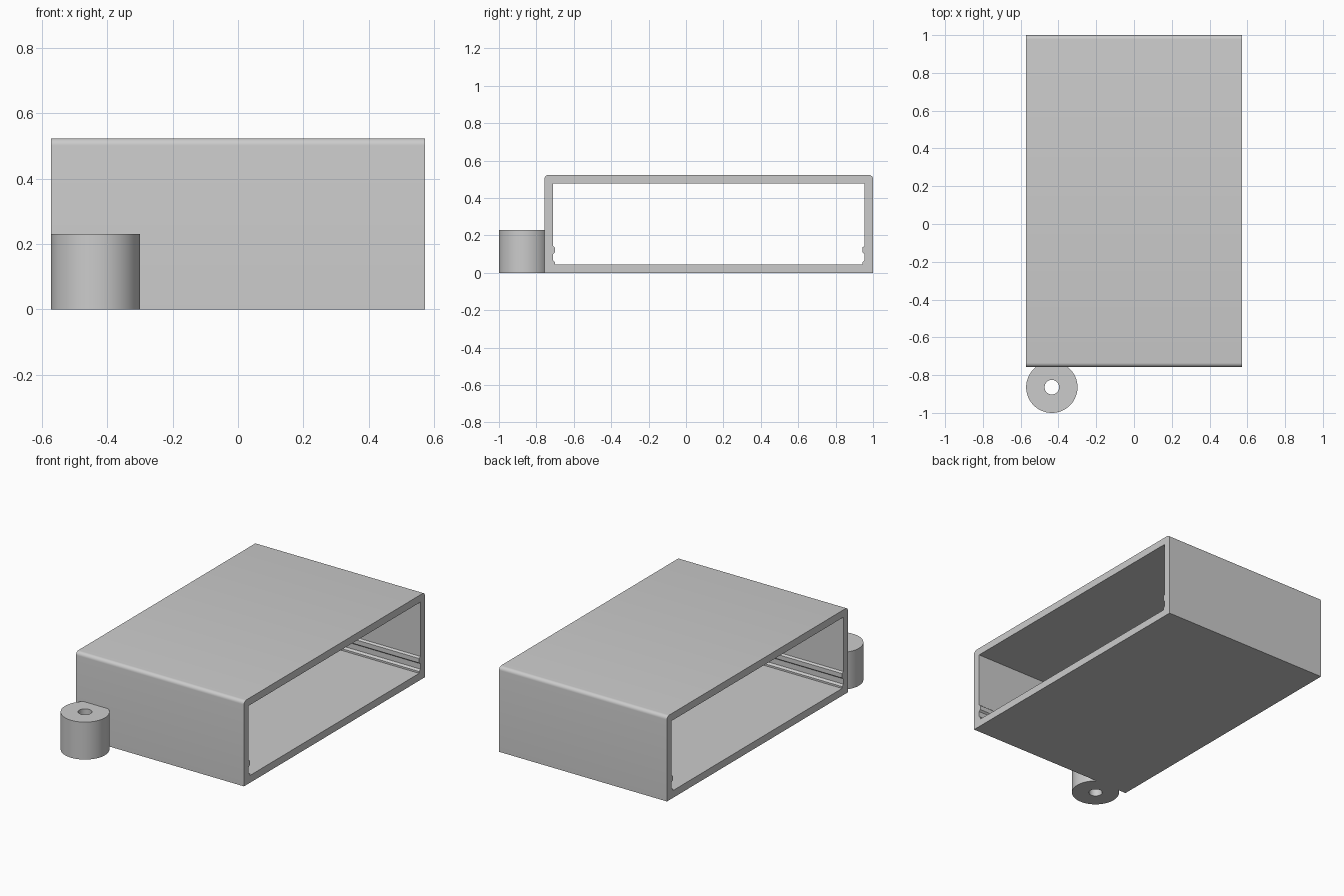
import bpy, bmesh, math
from mathutils import Vector

default = bpy.data.objects.get("Cube")
if default:
    bpy.data.objects.remove(default, do_unlink=True)

# Overall sizes
HALF_WIDTH = 0.571
FRONT, BACK = -0.757, 1.0
HEIGHT = 0.523
WALL = 0.045
ROUND = 0.022

grey = bpy.data.materials.new("light grey plastic")
grey.use_nodes = True
colour = (0.6, 0.6, 0.6, 1)
grey.diffuse_color = colour
grey.node_tree.nodes["Principled BSDF"].inputs["Base Color"].default_value = colour


def add_object(name, bm):
    bmesh.ops.recalc_face_normals(bm, faces=bm.faces[:])
    mesh = bpy.data.meshes.new(name)
    bm.to_mesh(mesh)
    bm.free()
    mesh.materials.append(grey)
    obj = bpy.data.objects.new(name, mesh)
    bpy.context.collection.objects.link(obj)
    return obj


def loop_edges(bm, points):
    verts = [bm.verts.new(p) for p in points]
    return [bm.edges.new((a, b)) for a, b in zip(verts, verts[1:] + verts[:1])]


def extrude_outlines(name, outlines, offset):
    """Fill an outline with holes and extrude it into a solid."""
    bm = bmesh.new()
    edges = [e for outline in outlines for e in loop_edges(bm, outline)]
    bmesh.ops.triangle_fill(bm, use_beauty=True, use_dissolve=False, edges=edges)
    result = bmesh.ops.extrude_face_region(bm, geom=bm.faces[:], use_keep_orig=True)
    moved = [g for g in result["geom"] if isinstance(g, bmesh.types.BMVert)]
    bmesh.ops.translate(bm, vec=offset, verts=moved)
    return add_object(name, bm)


def circle(radius, sides, x, y):
    return [Vector((x + radius * math.cos(math.tau * i / sides),
                    y + radius * math.sin(math.tau * i / sides), 0))
            for i in range(sides)]


def mirrored_profile(half):
    """Half outline as (distance from middle, height), mirrored front to back."""
    middle = (FRONT + BACK) / 2
    full = half + [(-d, z) for d, z in reversed(half)]
    return [Vector((-HALF_WIDTH, middle + d, z)) for d, z in full]


def smooth(obj):
    bpy.ops.object.select_all(action="DESELECT")
    obj.select_set(True)
    bpy.context.view_layer.objects.active = obj
    bpy.ops.object.shade_smooth_by_angle(angle=math.radians(35))


# Sleeve: square bottom corners, rounded top corners, guide rails inside
outer_d = (BACK - FRONT) / 2
inner_d = outer_d - WALL
rail_d = inner_d - 0.011
corner = [(outer_d - ROUND + ROUND * math.cos(a), HEIGHT - ROUND + ROUND * math.sin(a))
          for a in (math.radians(15 * i) for i in range(7))]
outer = mirrored_profile([(outer_d, 0)] + corner)
inner = mirrored_profile([
    (rail_d, WALL), (rail_d, 0.056), (inner_d, 0.067),      # lower rail
    (inner_d, 0.1), (rail_d, 0.109), (rail_d, 0.136), (inner_d, 0.145),  # upper rail
    (inner_d, HEIGHT - WALL)])
sleeve = extrude_outlines("open_sleeve", [outer, inner], (2 * HALF_WIDTH, 0, 0))
smooth(sleeve)

# Round mounting lug with a through hole, trimmed flush to the front wall
LUG_R = 0.136
lug_x, lug_y = -HALF_WIDTH + LUG_R, -1 + LUG_R
lug_outline = [p for p in circle(LUG_R, 96, lug_x, lug_y) if p.y < FRONT]
reach = math.sqrt(LUG_R ** 2 - (FRONT - lug_y) ** 2)
first = next(i for i, p in enumerate(lug_outline) if p.y > lug_y and p.x < lug_x)
lug_outline[first:first] = [Vector((lug_x + reach, FRONT, 0)),
                            Vector((lug_x - reach, FRONT, 0))]
hole = circle(0.039, 16, lug_x, lug_y)
lug = extrude_outlines("mounting_lug", [lug_outline, hole], (0, 0, 0.23))
smooth(lug)
